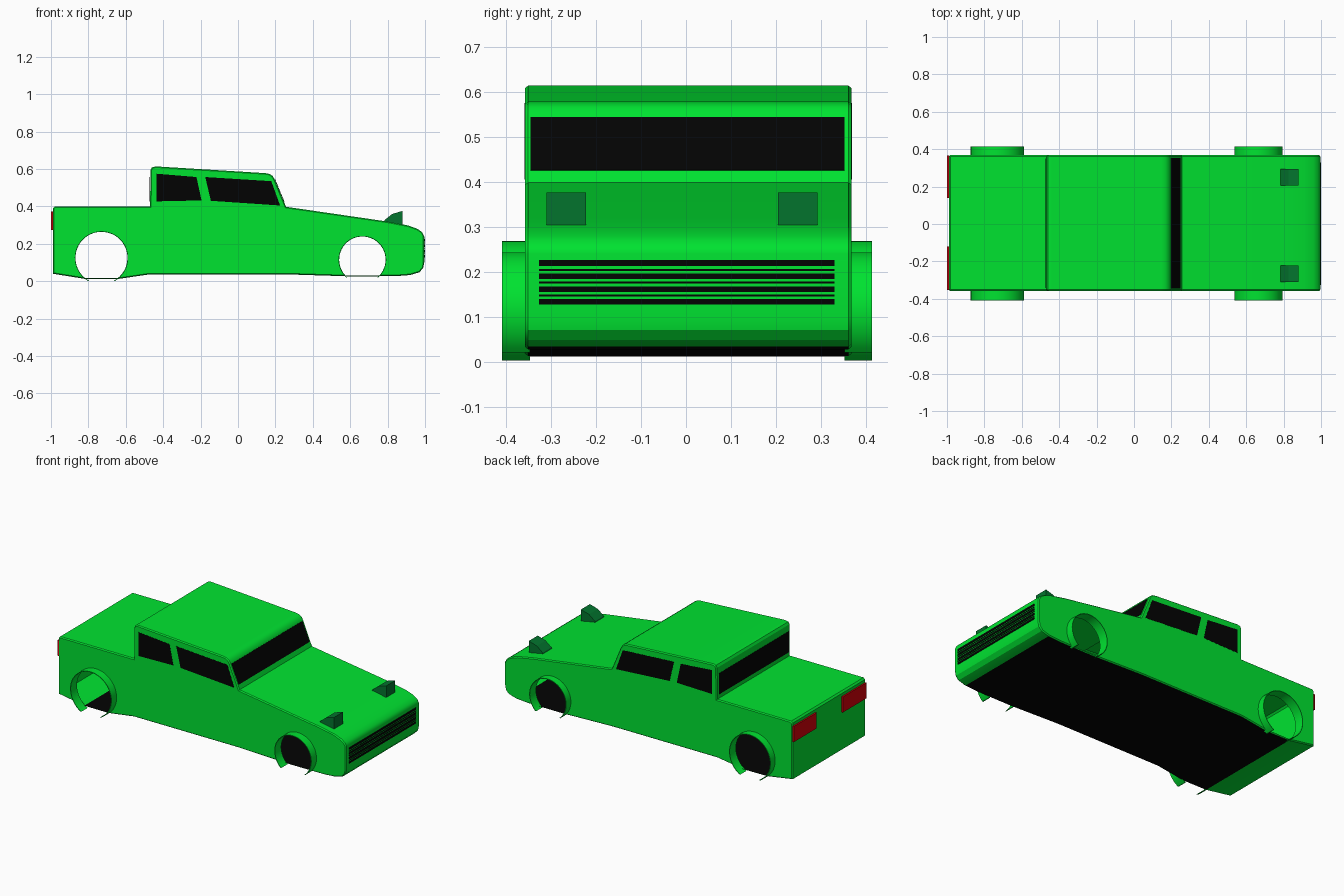
import bpy, bmesh, math
from mathutils import Vector

if "Cube" in bpy.data.objects:
    bpy.data.objects.remove(bpy.data.objects["Cube"])

def material(name, col):
    m = bpy.data.materials.new(name)
    m.diffuse_color = (*col, 1)
    m.use_nodes = True
    m.node_tree.nodes["Principled BSDF"].inputs["Base Color"].default_value = m.diffuse_color
    return m

GREEN = material("body green", (0.0, 0.77, 0.03))
BLACK = material("black", (0.0008, 0.0008, 0.0008))
DARK = material("dark green", (0.001, 0.175, 0.027))
RED = material("tail red", (0.68, 0.0, 0.003))

YC, HW = 0.005, 0.363          # body centre line and half width

def finish(name, bm, mats):
    bmesh.ops.recalc_face_normals(bm, faces=bm.faces)
    me = bpy.data.meshes.new(name)
    bm.to_mesh(me)
    bm.free()
    ob = bpy.data.objects.new(name, me)
    bpy.context.collection.objects.link(ob)
    for m in mats:
        me.materials.append(m)
    return ob

def prism(name, pts, vec, mat, chamfer=0):
    """Polygon of 3D points pushed along a vector, optionally with chamfered caps."""
    bm = bmesh.new()
    a = [bm.verts.new(p) for p in pts]
    b = [bm.verts.new(Vector(p) + Vector(vec)) for p in pts]
    caps = [bm.faces.new(a), bm.faces.new(b[::-1])]
    for i in range(len(a)):
        j = (i + 1) % len(a)
        bm.faces.new((a[j], a[i], b[i], b[j]))
    if chamfer:
        bmesh.ops.recalc_face_normals(bm, faces=bm.faces)
        for cap in caps:
            bmesh.ops.inset_region(bm, faces=[cap], thickness=chamfer * 0.8, depth=chamfer,
                                   use_even_offset=True)
    return finish(name, bm, [mat])

def select(ob):
    bpy.ops.object.select_all(action='DESELECT')
    ob.select_set(True)
    bpy.context.view_layer.objects.active = ob

def arc(cx, cz, r, zmin, n=40):
    """Open arch, clipped at zmin."""
    a0 = math.asin(max(-1, (zmin - cz) / r))
    a1 = math.pi - a0
    return [(cx + r * math.cos(a0 + (a1 - a0) * i / n),
             cz + r * math.sin(a0 + (a1 - a0) * i / n)) for i in range(n + 1)]

# Body side outline, extruded across the width
outline = [(-0.99, 0.04), (-0.815, 0.012), (-0.65, 0.011), (-0.47, 0.037), (0.25, 0.037),
           (0.6, 0.026), (0.84, 0.027), (0.92, 0.033), (0.97, 0.048), (0.99, 0.07),
           (0.996, 0.1), (0.996, 0.24), (0.985, 0.262), (0.96, 0.28), (0.91, 0.298),
           (0.8, 0.319), (0.257, 0.398), (0.196, 0.545), (0.185, 0.563),
           (0.168, 0.574), (0.145, 0.578), (-0.44, 0.614), (-0.46, 0.609), (-0.468, 0.595),
           (-0.47, 0.4), (-0.98, 0.4), (-0.99, 0.39)]
CH = 0.007
body = prism("truck_body", [(x, YC - HW + CH, z) for x, z in outline],
             (0, 2 * (HW - CH), 0), GREEN, CH)

# Wheel openings: x, z, radius, floor height, lip bottom
wheels = {"rear": (-0.73, 0.125, 0.14, 0.017, 0.002), "front": (0.665, 0.115, 0.125, 0.031, 0.02)}
for key, (cx, cz, r, floor, low) in wheels.items():
    cutter = prism("cutter", [(x, -0.6, z) for x, z in arc(cx, cz, r, floor)], (0, 1.2, 0), GREEN)
    mod = body.modifiers.new("hole", 'BOOLEAN')
    mod.operation, mod.solver, mod.object = 'DIFFERENCE', 'EXACT', cutter
    select(body)
    bpy.ops.object.modifier_apply(modifier=mod.name)
    bpy.data.objects.remove(cutter)

# Open the tunnels into a hollow shell and paint the underside
body.data.materials.clear()
body.data.materials.append(GREEN)
body.data.materials.append(BLACK)
bm = bmesh.new()
bm.from_mesh(body.data)
bm.normal_update()
dead = []
for f in bm.faces:
    c = f.calc_center_median()
    under = f.normal.z < -0.9 and c.z < 0.045
    f.material_index = int(under and -0.82 < c.x < 0.92)
    if under or abs(c.y - YC) > 0.3:
        continue
    if any(all(math.hypot(v.co.x - w[0], v.co.z - w[1]) < w[2] + 0.002 for v in f.verts)
           for w in wheels.values()):
        dead.append(f)
bmesh.ops.delete(bm, geom=dead, context='FACES')
bm.to_mesh(body.data)
bm.free()
select(body)
bpy.ops.object.shade_smooth_by_angle(angle=math.radians(28))
body.modifiers.new("even_shading", 'WEIGHTED_NORMAL').keep_sharp = True

# Flared wheel arch lips
for key, (cx, cz, r, floor, low) in wheels.items():
    inner, outer = arc(cx, cz, r - 0.001, low), arc(cx, cz, r + 0.003, low)
    for side, s in (("right", -1), ("left", 1)):
        bm = bmesh.new()
        rows = [[bm.verts.new((x, YC * (s < 0) + s * y, z)) for x, z in ring]
                for ring, y in ((inner, 0.352), (outer, 0.352), (outer, 0.414), (inner, 0.414))]
        for k in range(4):
            p, q = rows[k], rows[(k + 1) % 4]
            for i in range(len(p) - 1):
                bm.faces.new((p[i], p[i + 1], q[i + 1], q[i]))
        for i in (0, -1):
            bm.faces.new([row[i] for row in rows])
        lip = finish(f"{key}_{side}_arch_lip", bm, [GREEN])
        select(lip)
        bpy.ops.object.shade_smooth_by_angle(angle=math.radians(30))

# Side windows
panes = {"rear": [(-0.437, 0.575), (-0.222, 0.557), (-0.195, 0.432), (-0.437, 0.427)],
         "front": [(-0.175, 0.557), (0.178, 0.535), (0.225, 0.405), (-0.145, 0.43)]}
for key, pts in panes.items():
    for side, s in (("right", -1), ("left", 1)):
        prism(f"{key}_{side}_window", [(x, YC + s * (HW + 0.0003), z) for x, z in pts],
              (0, s * 0.001, 0), BLACK)

# Windshield and rear window
def cross_pane(name, top, bottom, y0, y1, vec, mat):
    return prism(name, [(top[0], y0, top[1]), (top[0], y1, top[1]),
                        (bottom[0], y1, bottom[1]), (bottom[0], y0, bottom[1])], vec, mat)

cross_pane("windshield", (0.1975, 0.543), (0.2463, 0.425), -0.346, 0.352, (0.002, 0, 0.0009), BLACK)
cross_pane("rear_window", (-0.4705, 0.556), (-0.4705, 0.425), -0.342, 0.349, (-0.0015, 0, 0), BLACK)

# Grille: thick bars with thin lines between
for i, (z, h) in enumerate([(0.219, 0.013), (0.204, 0.004), (0.19, 0.012), (0.176, 0.004),
                            (0.161, 0.013), (0.147, 0.004), (0.133, 0.012)]):
    cross_pane(f"grille_bar_{i + 1}", (0.9963, z + h / 2), (0.9963, z - h / 2),
               -0.327, 0.33, (0.003, 0, 0), BLACK)

# Headlights standing on the hood, and tail lights
for side, y in (("right", -0.31), ("left", 0.205)):
    prism(f"{side}_headlight", [(x, y, z) for x, z in
          [(0.78, 0.315), (0.785, 0.328), (0.825, 0.36), (0.88, 0.376), (0.88, 0.3)]],
          (0, 0.088, 0), DARK)
for side, y0, y1 in (("right", -0.352, -0.12), ("left", 0.14, 0.365)):
    cross_pane(f"{side}_tail_light", (-0.9903, 0.372), (-0.9903, 0.275), y0, y1,
               (-0.0095, 0, 0), RED)
